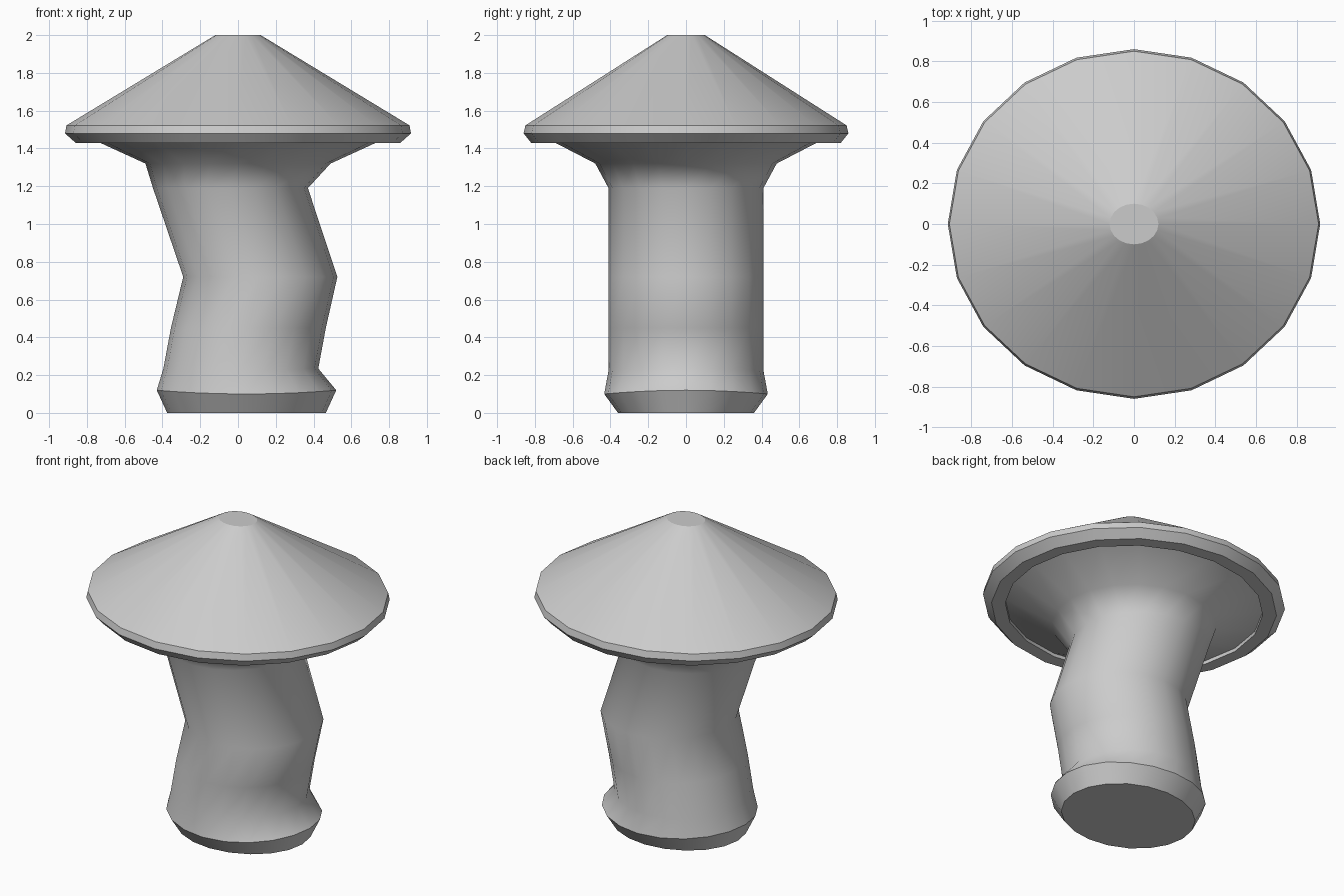
import bpy
import bmesh
from math import sin, cos, tau

SIDES = 20

cube = bpy.data.objects.get("Cube")
if cube:
    bpy.data.objects.remove(cube, do_unlink=True)

grey = bpy.data.materials.new("light grey")
grey.use_nodes = True
grey.diffuse_color = (0.6, 0.6, 0.6, 1)
grey.node_tree.nodes["Principled BSDF"].inputs["Base Color"].default_value = (0.6, 0.6, 0.6, 1)


def loft(name, rings, sharp):
    """Skin a stack of elliptical rings (z, centre x, radius x, radius y, saddle);
    rings listed in sharp keep a crease."""
    bm = bmesh.new()
    loops = []
    for z, cx, rx, ry, saddle in rings:
        angles = [tau * i / SIDES for i in range(SIDES)]
        loops.append([bm.verts.new((cx + rx * cos(a), ry * sin(a), z + saddle * cos(2 * a)))
                      for a in angles])
    for low, high in zip(loops, loops[1:]):
        for i in range(SIDES):
            j = (i + 1) % SIDES
            bm.faces.new((low[i], low[j], high[j], high[i]))
    bm.faces.new(loops[0][::-1])
    bm.faces.new(loops[-1])
    for face in bm.faces:
        face.smooth = True
    for k in sharp:
        for i in range(SIDES):
            bm.edges.get((loops[k][i], loops[k][(i + 1) % SIDES])).smooth = False
    bmesh.ops.recalc_face_normals(bm, faces=bm.faces)
    mesh = bpy.data.meshes.new(name)
    bm.to_mesh(mesh)
    bm.free()
    mesh.materials.append(grey)
    obj = bpy.data.objects.new(name, mesh)
    bpy.context.collection.objects.link(obj)
    return obj


# Bent stem with a bulging foot, flaring out under the cap
loft("stem", [
    (0.00, 0.045, 0.42, 0.36, 0),
    (0.11, 0.045, 0.475, 0.433, 0.01),
    (0.23, 0.015, 0.41, 0.41, 0.005),
    (0.45, 0.055, 0.41, 0.41, 0),
    (0.72, 0.118, 0.408, 0.41, 0),
    (1.19, -0.04, 0.41, 0.41, 0),
    (1.32, 0.00, 0.49, 0.48, 0),
    (1.455, 0.00, 0.785, 0.74, 0),
], sharp=(0, 1, 7))

# Cone cap with a bevelled rim and a flat lip below
loft("cap", [
    (1.455, 0, 0.78, 0.735, 0),
    (1.43, 0, 0.78, 0.735, 0),
    (1.43, 0, 0.86, 0.82, 0),
    (1.48, 0, 0.916, 0.86, 0),
    (1.522, 0, 0.908, 0.85, 0),
    (2.00, 0, 0.12, 0.10, 0),
], sharp=(0, 1, 2, 3, 4, 5))
